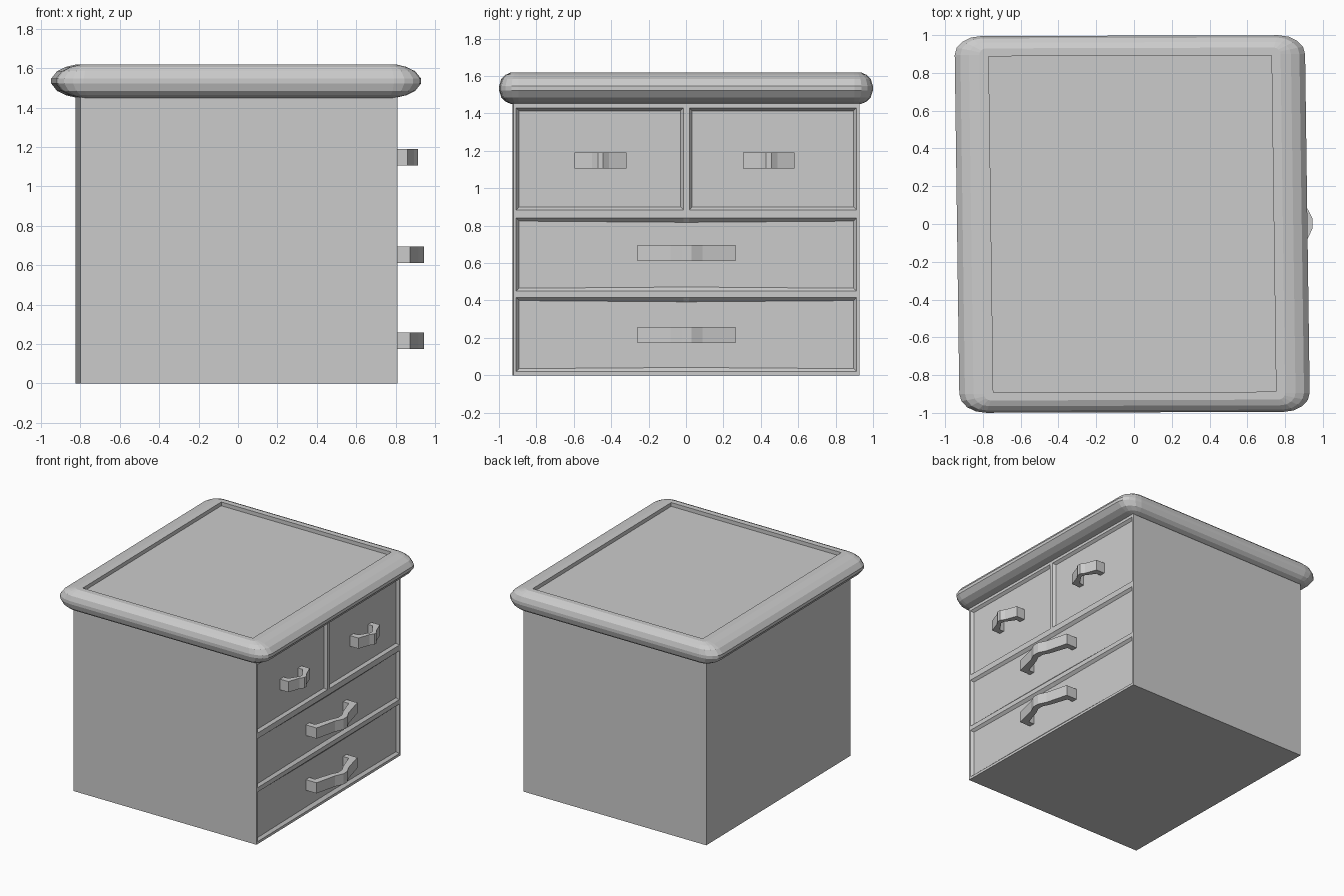
import bpy, bmesh, math
from mathutils import Matrix, Vector

if "Cube" in bpy.data.objects:
    bpy.data.objects.remove(bpy.data.objects["Cube"])

# the whole piece is slightly skewed in plan
SKEW = Matrix(((1, -0.0135, 0, 0), (0.003, 1, 0, 0), (0, 0, 1, 0), (0, 0, 0, 1)))
FACE_X = 0.797


def finish(bm, name):
    bmesh.ops.transform(bm, matrix=SKEW, verts=bm.verts)
    bmesh.ops.recalc_face_normals(bm, faces=bm.faces)
    me = bpy.data.meshes.new(name)
    bm.to_mesh(me)
    bm.free()
    ob = bpy.data.objects.new(name, me)
    bpy.context.collection.objects.link(ob)
    return ob


# cabinet body with recessed drawer panels on the +x side
drawers = [(-0.91, -0.015, 0.885, 1.43), (0.015, 0.91, 0.885, 1.43),
           (-0.91, 0.91, 0.45, 0.84), (-0.91, 0.91, 0.02, 0.415)]
bm = bmesh.new()
bmesh.ops.create_cube(bm, size=1, matrix=Matrix.Translation((-0.0078, 0, 0.73))
                      @ Matrix.Diagonal((1.6095, 1.85, 1.46, 1)))
cuts = {(1, v) for d in drawers for v in d[:2]} | {(2, v) for d in drawers for v in d[2:]}
for axis, v in sorted(cuts):
    no = Vector((0, 0, 0))
    no[axis] = 1
    bmesh.ops.bisect_plane(bm, geom=bm.verts[:] + bm.edges[:] + bm.faces[:],
                           plane_co=no * v, plane_no=no)
bm.normal_update()
for y0, y1, z0, z1 in drawers:
    panel = []
    for f in bm.faces:
        c = f.calc_center_median()
        if f.normal.x > 0.99 and c.x > FACE_X - 0.002 and y0 < c.y < y1 and z0 < c.z < z1:
            panel.append(f)
    bmesh.ops.inset_region(bm, faces=panel, thickness=0.022, depth=-0.02)
finish(bm, "cabinet_body")


# rounded top slab, lofted from rounded-rectangle rings
def ring(bm, x0, x1, hy, rx, ry, z, n=4):
    pts = []
    for k, (sx, sy) in enumerate([(1, 1), (-1, 1), (-1, -1), (1, -1)]):
        cx = x1 - rx if sx > 0 else x0 + rx
        for i in range(n + 1):
            a = math.pi / 2 * (k + i / n)
            pts.append(bm.verts.new((cx + rx * math.cos(a), sy * (hy - ry) + ry * math.sin(a), z)))
    return pts


bm = bmesh.new()
rings = [ring(bm, -0.757, 0.74, 0.89, 0, 0, z) for z in (1.59, 1.62)]
edge = [(0.13, 0.065, 0.085), (0.075, 0.035, 0.072), (0.03, 0.012, 0.05), (0, 0, 0.012)]
for ix, iy, dz in edge + [(a, b, -c) for a, b, c in reversed(edge)]:
    rings.append(ring(bm, -0.937 + ix, 0.918 - ix, 0.997 - iy,
                      0.14 - ix * 0.8, 0.1 - iy, 1.535 + dz))
for a, b in zip(rings, rings[1:]):
    for i in range(len(a)):
        j = (i + 1) % len(a)
        bm.faces.new((a[i], a[j], b[j], b[i]))
bm.faces.new(rings[0])
bm.faces.new(rings[-1])
bmesh.ops.remove_doubles(bm, verts=bm.verts, dist=1e-4)
finish(bm, "top_slab")


# bent strip handles: (y as fraction of half width, depth as fraction of peak)
OUTER = [(-1, -0.15), (-1, 0.5), (-0.33, 0.8), (-0.1, 1), (0.1, 1), (0.33, 0.8), (1, 0.5), (1, -0.15)]


def handle(name, yc, zc, half, peak):
    t = 0.045
    inner = [(-1 + t / half, -0.15), (-1 + t / half, 0.2), (-0.3, 0.5), (-0.1, 0.68)]
    inner += [(-a, b) for a, b in reversed(inner)]
    bm = bmesh.new()
    o, i = [[[bm.verts.new((FACE_X + d * peak, yc + y * half, zc + s * 0.0425)) for s in (-1, 1)]
             for y, d in pts] for pts in (OUTER, inner)]
    n = len(o)
    for k in range(n - 1):
        bm.faces.new((o[k][0], o[k + 1][0], o[k + 1][1], o[k][1]))
        bm.faces.new((i[k][0], i[k + 1][0], i[k + 1][1], i[k][1]))
        for s in (0, 1):
            bm.faces.new((o[k][s], o[k + 1][s], i[k + 1][s], i[k][s]))
    for k in (0, n - 1):
        bm.faces.new((o[k][0], o[k][1], i[k][1], i[k][0]))
    finish(bm, name)


handle("small_handle_front", -0.46, 1.148, 0.138, 0.112)
handle("small_handle_back", 0.44, 1.148, 0.138, 0.112)
handle("large_handle_middle", 0, 0.653, 0.262, 0.148)
handle("large_handle_bottom", 0, 0.216, 0.262, 0.148)
